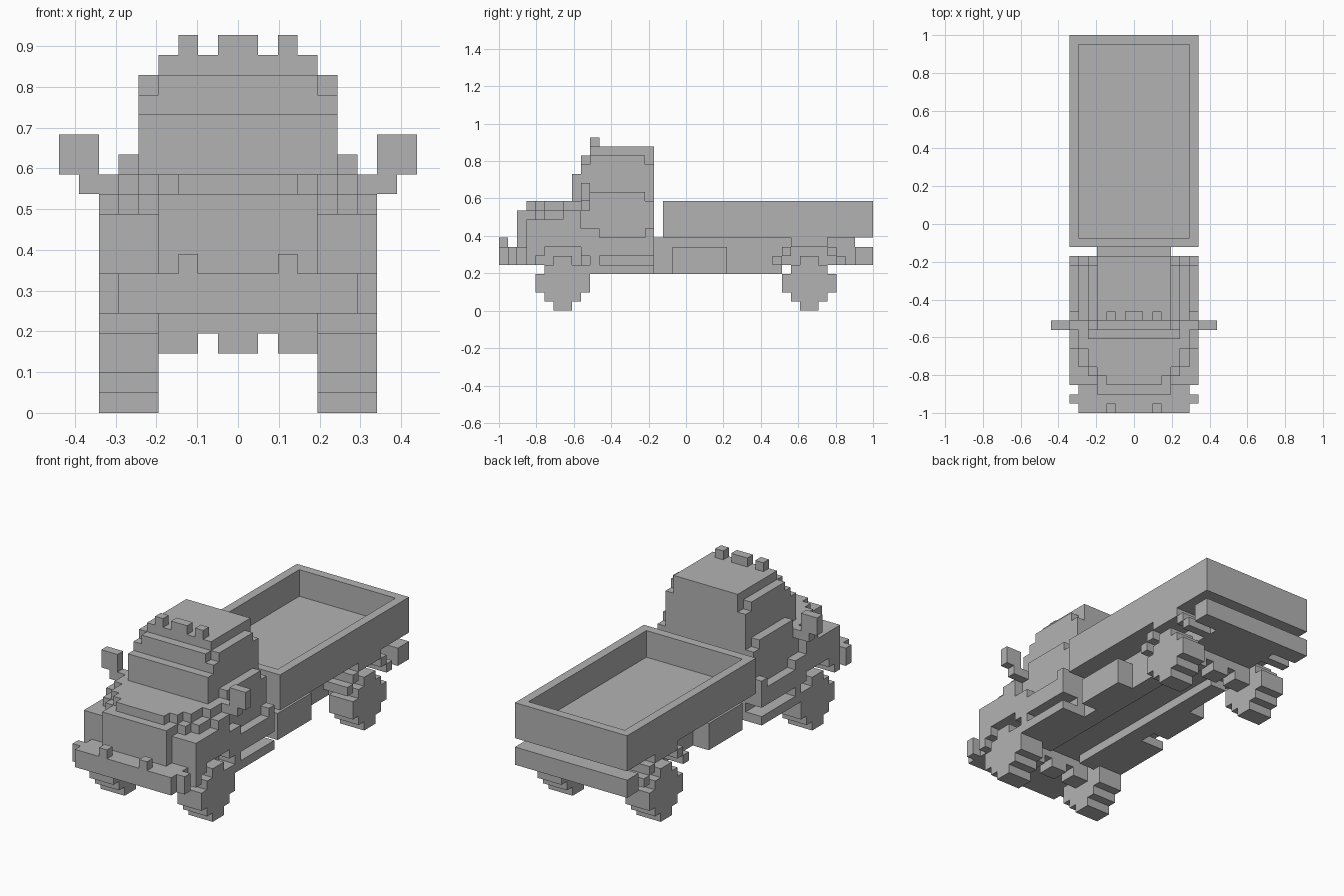
import bpy
import bmesh
from mathutils import Matrix, Vector

default_cube = bpy.data.objects.get("Cube")
if default_cube:
    bpy.data.objects.remove(default_cube, do_unlink=True)

LENGTH = 41            # blocks from bumper to bumper
UNIT = 2 / LENGTH      # size of one block

grey = bpy.data.materials.new("plain_grey")
grey.use_nodes = True
colour = (0.45, 0.45, 0.45, 1)
grey.diffuse_color = colour
grey.node_tree.nodes["Principled BSDF"].inputs["Base Color"].default_value = colour


def add_box(bm, x0, x1, y0, y1, z0, z1):
    """Box between block coordinates; y counts from the front bumper."""
    low = Vector((x0, y0 - LENGTH / 2, z0)) * UNIT
    high = Vector((x1, y1 - LENGTH / 2, z1)) * UNIT
    matrix = Matrix.Translation((low + high) / 2) @ Matrix.Diagonal((*(high - low), 1))
    bmesh.ops.create_cube(bm, size=1, matrix=matrix)


def finish(name, bm):
    mesh = bpy.data.meshes.new(name)
    bm.to_mesh(mesh)
    bm.free()
    mesh.materials.append(grey)
    obj = bpy.data.objects.new(name, mesh)
    bpy.context.scene.collection.objects.link(obj)


def centred(name, *rows):
    """Rows: half width, y range, z range."""
    bm = bmesh.new()
    for half, *rest in rows:
        add_box(bm, -half, half, *rest)
    finish(name, bm)


def pair(name, *rows):
    """Rows: x range, y range, z range, made on both sides."""
    for side, sign in (("left", 1), ("right", -1)):
        bm = bmesh.new()
        for a, b, *rest in rows:
            add_box(bm, *sorted((a * sign, b * sign)), *rest)
        finish(f"{side}_{name}", bm)


# Cab
centred("cab_lower",
        (5, 9, 17, 5, 12), (6, 9, 17, 6, 12), (6, 10, 16, 12, 13))
centred("cab_upper",
        (5, 8, 17, 12, 15), (5, 9, 17, 15, 16),
        (4, 9, 17, 16, 17), (5, 10, 16, 16, 17))
centred("roof", (4, 10, 17, 17, 18))
centred("middle_roof_lamp", (1, 10, 11, 18, 19))
pair("roof_lamp", (2, 3, 10, 11, 18, 19))
pair("sill", (5, 7, 10, 17, 6, 8), (6, 7, 16, 17, 8, 9), (6, 7, 10, 11, 8, 9))
pair("running_board", (4, 7, 9, 17, 4, 5))
pair("mirror", (6, 8, 9, 10, 11, 12), (7, 9, 9, 10, 12, 14))

# Hood with stepped corners
centred("grille", (4, 2, 9, 5, 10))
centred("hood_lower",
        *[(half, y, 9, 10, 11) for half, y in ((4, 2), (5, 4), (6, 5), (7, 7))])
centred("hood_top",
        *[(half, y, 9, 11, 12) for half, y in ((3, 3), (4, 4), (5, 5), (6, 7))])

# Front fenders with a stepped arch above the wheel
pair("front_fender",
     (4, 7, 3, 9, 7, 10), (4, 7, 9, 10, 7, 9),
     (4, 7, 3, 5, 6, 7), (4, 7, 9, 11, 6, 8),
     (4, 7, 3, 4, 5, 6), (4, 7, 10, 11, 5, 6))

# Bumpers
centred("front_bumper", (6, 0, 3, 5, 7), (7, 1, 2, 5, 7))
pair("bumper_post", (2, 3, 0, 1, 7, 8))
centred("rear_bumper", (7, 39, 41, 5, 7))

# Open cargo bed
centred("bed_floor", (7, 18, 41, 8, 9))
centred("bed_end_walls", (7, 18, 19, 9, 12), (7, 40, 41, 9, 12))
pair("bed_side_wall", (6, 7, 19, 40, 9, 12))

# Chassis
centred("frame", (4, 9, 39, 5, 8))
pair("frame_rail", (2, 4, 9, 31, 4, 5))
pair("fuel_tank", (4, 6, 19, 25, 4, 7))

# Wheels, axles and differentials
for end, mid in (("front", 7), ("rear", 34)):
    discs = ((1, 0, 6), (2, 1, 5), (3, 2, 4))
    pair(f"{end}_wheel",
         *[(4, 7, mid - r, mid + r, low, high) for r, low, high in discs])
    centred(f"{end}_axle", (4, mid - 1, mid + 1, 4, 5))
    centred(f"{end}_differential", (1, mid - 1, mid + 1, 3, 5))
    pair(f"{end}_axle_mount", (2, 4, mid - 1, mid + 1, 3, 4))

# Rear mudguards stepping down on both sides of the wheel
pair("rear_mudguard",
     (4, 7, 32, 36, 7, 8),
     *[(4, 7, y, y + 1, z, z + 1) for y, z in ((30, 5), (31, 6), (36, 6), (37, 5))])
